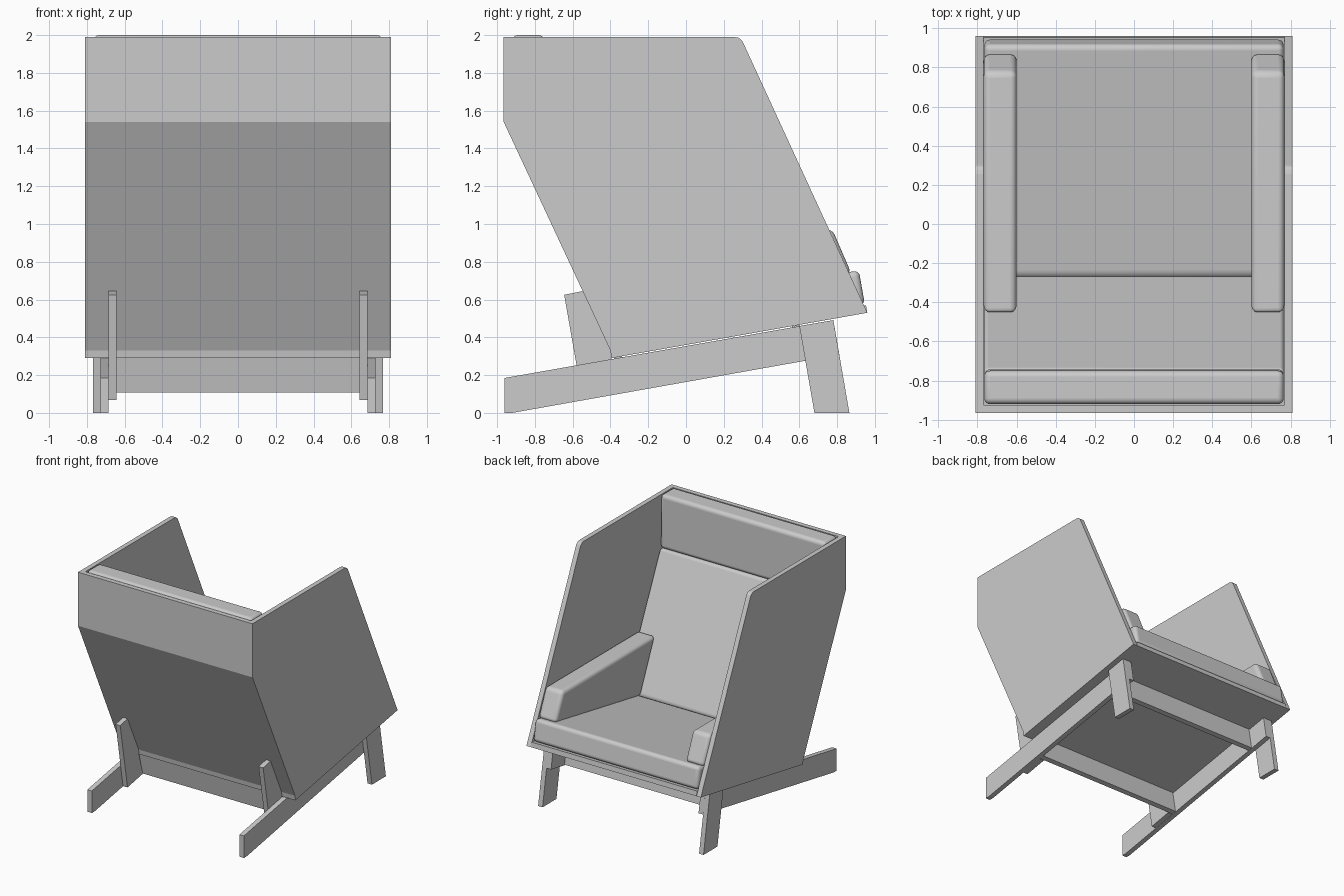
import bpy, bmesh, math

cube = bpy.data.objects.get("Cube")
if cube:
    bpy.data.objects.remove(cube, do_unlink=True)

grey = bpy.data.materials.new("plain_grey")
grey.use_nodes = True
colour = (0.6, 0.6, 0.6, 1)
grey.diffuse_color = colour
grey.node_tree.nodes["Principled BSDF"].inputs["Base Color"].default_value = colour


def prism(name, profile, x0, x1, soft=0):
    """Extrude a (y, z) side profile from x0 to x1, optionally with soft edges."""
    bm = bmesh.new()
    face = bm.faces.new([bm.verts.new((x0, y, z)) for y, z in profile])
    swept = bmesh.ops.extrude_face_region(bm, geom=[face])
    moved = [v for v in swept["geom"] if isinstance(v, bmesh.types.BMVert)]
    bmesh.ops.translate(bm, verts=moved, vec=(x1 - x0, 0, 0))
    bmesh.ops.recalc_face_normals(bm, faces=bm.faces)
    mesh = bpy.data.meshes.new(name)
    bm.to_mesh(mesh)
    bm.free()
    mesh.materials.append(grey)
    obj = bpy.data.objects.new(name, mesh)
    bpy.context.collection.objects.link(obj)
    if soft:
        bevel = obj.modifiers.new("soft_edges", "BEVEL")
        bevel.width = soft
        bevel.segments = 5
        bevel.limit_method = "ANGLE"
        bevel.angle_limit = math.radians(15)
        bpy.ops.object.select_all(action="DESELECT")
        obj.select_set(True)
        bpy.context.view_layer.objects.active = obj
        bpy.ops.object.shade_smooth_by_angle(angle=math.radians(35))
    return obj


def pair(name, profile, inner, outer, soft=0):
    """Make matching left and right parts."""
    prism("left_" + name, profile, inner, outer, soft)
    prism("right_" + name, profile, -inner, -outer, soft)


# Shell: two side panels, back and floor
pair("side_panel", [(-.965, 1.99), (-.965, 1.54), (-.40, .33), (-.395, .29),
                    (.96, .53), (.305, 1.955), (.295, 1.973), (.278, 1.986),
                    (.255, 1.99)], .77, .81)
prism("back_panel", [(-.965, 1.99), (-.965, 1.54), (-.40, .33), (-.359, .337),
                     (-.925, 1.55), (-.925, 1.99)], -.77, .77)
prism("floor_panel", [(-.40, .33), (-.395, .29), (.96, .53), (.953, .57),
                      (-.359, .337)], -.77, .77)

# Cushions
prism("seat_cushion", [(-.355, .34), (.947, .573), (.915, .755), (-.265, .54)],
      -.765, .765, .03)
prism("back_cushion", [(-.355, .34), (-.265, .54), (-.742, 1.55), (-.92, 1.54)],
      -.765, .765, .02)
prism("head_cushion", [(-.92, 1.54), (-.742, 1.55), (-.75, 2), (-.92, 2)],
      -.765, .765, .03)
pair("arm_cushion", [(-.46, .97), (-.265, .535), (.875, .74), (.775, .97)],
     .60, .768, .03)

# Base: sloping rails, front legs, rear props and cross rails
pair("rail", [(-.96, 0), (-.92, 0), (.812, .308), (.78, .491), (-.96, .185)],
     .685, .727)
pair("front_leg", [(.60, .46), (.68, 0), (.865, 0), (.78, .491)], .727, .768)
pair("rear_prop", [(-.645, .625), (-.547, .645), (-.40, .33), (-.395, .29),
                   (-.345, .105), (-.547, .068)], .643, .685)
for name, y in (("rear_cross_rail", -.378), ("front_cross_rail", .56)):
    slope = math.tan(math.radians(10))
    top = .29 + slope * (y + .395)
    prism(name, [(y, top), (y + .04, top + .007), (y + .073, top - .178),
                 (y + .033, top - .185)], -.685, .685)
